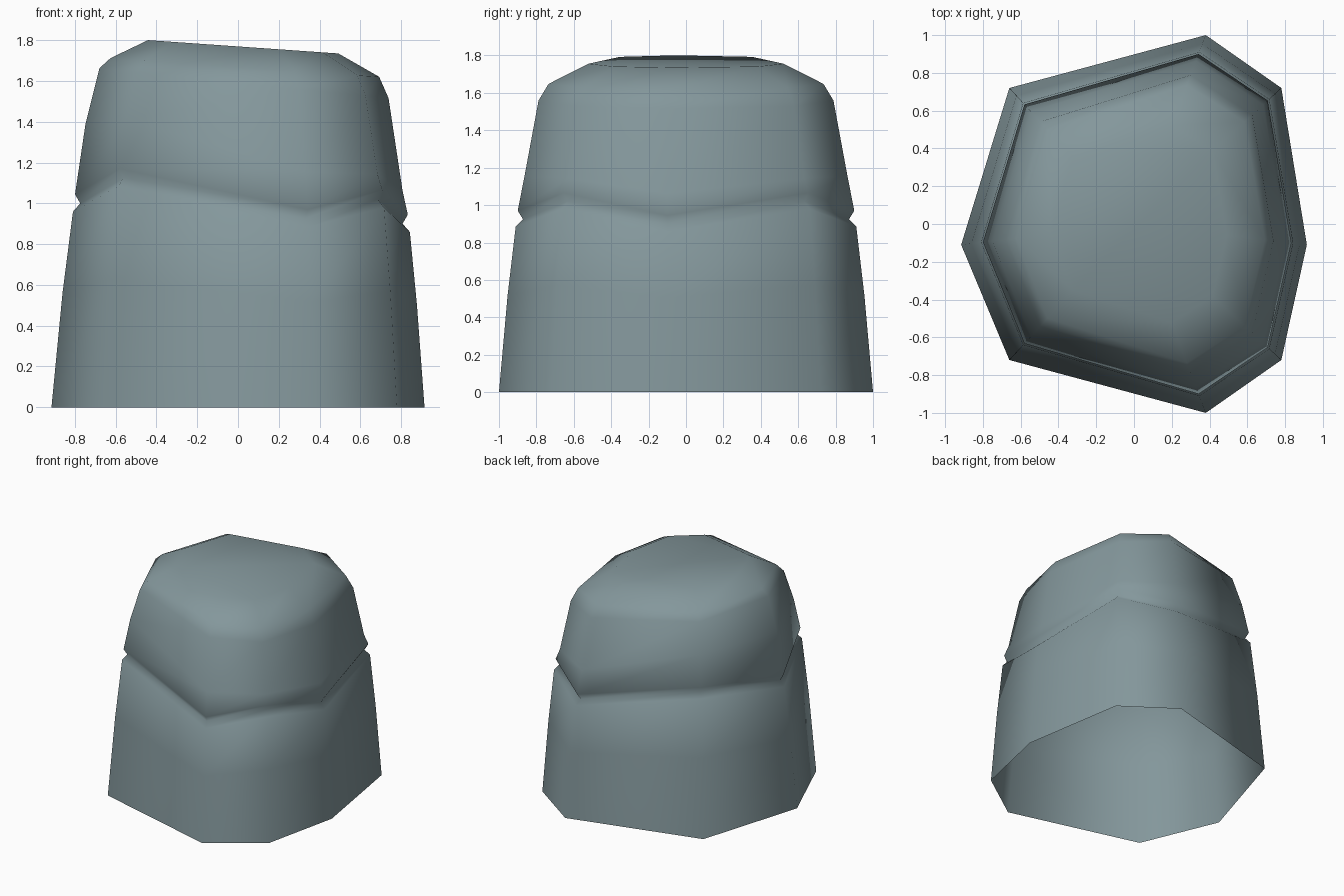
import bpy, bmesh

if "Cube" in bpy.data.objects:
    bpy.data.objects.remove(bpy.data.objects["Cube"])

# Base outline: x, y, groove height at that corner (open underneath)
outline = [(0.38, -1.0, 0.925), (0.78, -0.72, 1.02), (0.915, -0.11, 0.90),
           (0.78, 0.72, 1.02), (0.38, 1.0, 0.925), (-0.66, 0.72, 1.125),
           (-0.915, -0.11, 1.0), (-0.66, -0.72, 1.125)]

# Rings from the base up: scale and height rules per corner (x, groove height g)
rings = [
    (lambda x: 1.0,              lambda x, g: 0.0),
    (lambda x: 0.95 + 0.01 * x,  lambda x, g: 0.56 * g),
    (lambda x: 0.903 + 0.02 * x, lambda x, g: g - 0.04),    # lower lip
    (lambda x: 0.864 + 0.02 * x, lambda x, g: g),           # groove
    (lambda x: 0.892 + 0.02 * x, lambda x, g: g + 0.045),   # upper lip
    (lambda x: 0.85 + 0.035 * x, lambda x, g: 1.24 - 0.15 * x + 0.5 * (g - 0.98)),
    (lambda x: 0.775 + 0.035 * x, lambda x, g: 1.59 - 0.08 * x),
    (lambda x: 0.72 + 0.04 * x,  lambda x, g: 1.667 - 0.05 * x),
    (lambda x: 0.51 + 0.03 * x,  None),                     # slanted top plane
]

bm = bmesh.new()
loops = []
for scale, height in rings:
    loop = []
    for x, y, g in outline:
        s = scale(x)
        z = height(x, g) if height else 1.77 - 0.07 * x * s
        loop.append(bm.verts.new((x * s, y * s, z)))
    loops.append(loop)

# Walls between rings
n = len(outline)
for a, b in zip(loops, loops[1:]):
    for i in range(n):
        j = (i + 1) % n
        bm.faces.new((a[i], a[j], b[j], b[i]))

# Top cap
bm.faces.new(loops[-1])
for f in bm.faces:
    f.smooth = True

mesh = bpy.data.meshes.new("grooved_stub")
bm.to_mesh(mesh)
bm.free()

mat = bpy.data.materials.new("grey teal")
mat.diffuse_color = (0.23, 0.31, 0.33, 1)
mat.use_nodes = True
mat.node_tree.nodes["Principled BSDF"].inputs["Base Color"].default_value = mat.diffuse_color
mesh.materials.append(mat)
bpy.context.collection.objects.link(bpy.data.objects.new("grooved_stub", mesh))
